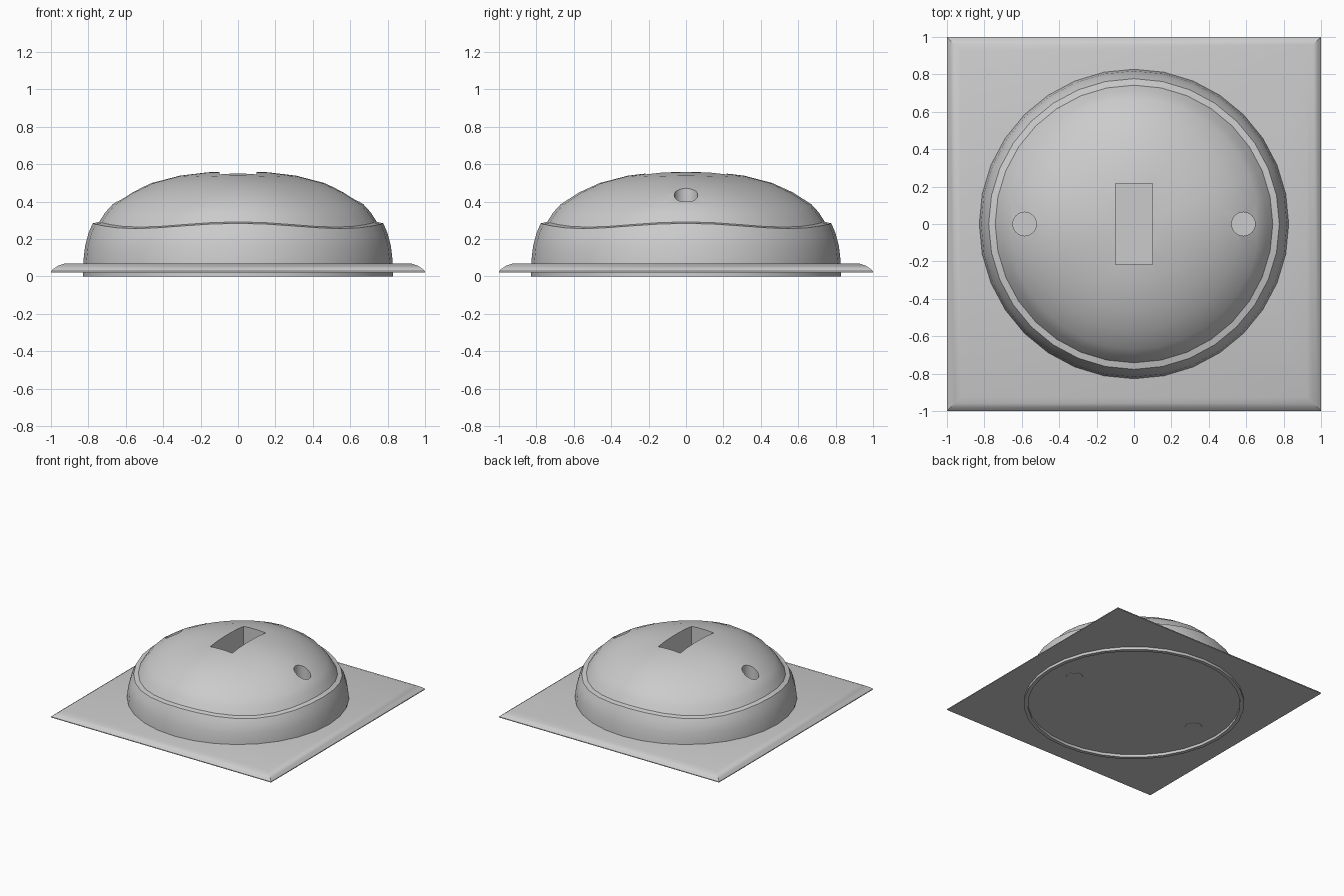
import bpy, bmesh, math

if "Cube" in bpy.data.objects:
    bpy.data.objects.remove(bpy.data.objects["Cube"])

SEG = 32


def loft(name, loops):
    """Closed solid from a stack of equal-sized vertex loops."""
    bm = bmesh.new()
    rings = [[bm.verts.new(p) for p in loop] for loop in loops]
    n = len(rings[0])
    for a, b in zip(rings, rings[1:]):
        for i in range(n):
            j = (i + 1) % n
            bm.faces.new((a[i], a[j], b[j], b[i]))
    bm.faces.new(rings[0][::-1])
    bm.faces.new(rings[-1])
    bmesh.ops.recalc_face_normals(bm, faces=bm.faces)
    me = bpy.data.meshes.new(name)
    bm.to_mesh(me)
    bm.free()
    ob = bpy.data.objects.new(name, me)
    bpy.context.collection.objects.link(ob)
    return ob


def select(ob):
    bpy.ops.object.select_all(action='DESELECT')
    ob.select_set(True)
    bpy.context.view_layer.objects.active = ob


def cut(ob, cutter):
    m = ob.modifiers.new("cut", 'BOOLEAN')
    m.operation, m.solver, m.object = 'DIFFERENCE', 'EXACT', cutter
    select(ob)
    bpy.ops.object.modifier_apply(modifier=m.name)


def cylinder(name, x, r, z0, z1):
    bpy.ops.mesh.primitive_cylinder_add(vertices=32, radius=r, depth=z1 - z0,
                                        location=(x, 0, (z0 + z1) / 2))
    bpy.context.object.name = name
    return bpy.context.object


# Square base plate with rounded upper edge
edge = [(1, 0.022), (1, 0.028), (0.985, 0.042), (0.96, 0.058), (0.925, 0.07)]
plate = loft("base_plate", [[(-s, -s, z), (s, -s, z), (s, s, z), (-s, s, z)]
                            for s, z in edge])

# Round body: collar, rim step and dome; dips slightly at the diagonals
profile = [(0.80, 0.03), (0.80, 0), (0.83, 0), (0.827, 0.08), (0.818, 0.16),
           (0.80, 0.23), (0.777, 0.284), (0.742, 0.292), (0.71, 0.342),
           (0.67, 0.386), (0.57, 0.45), (0.46, 0.5), (0.31, 0.539),
           (0.16, 0.557), (0.02, 0.562)]


def ring(r, z):
    pts = []
    for i in range(SEG):
        a = math.tau * i / SEG
        w = (1 - math.cos(4 * a)) / 2
        dip = 0.028 * w * (min(z / 0.284, 1) ** 3) * min(1, (r / 0.74) ** 2)
        pts.append((r * math.cos(a), r * math.sin(a), z - dip))
    return pts


body = loft("domed_body", [ring(r, z) for r, z in profile])

# Slot pocket in the crown
bpy.ops.mesh.primitive_cube_add(size=1, location=(0, 0, 0.5))
slot = bpy.context.object
slot.scale = (0.2, 0.434, 0.6)
cut(body, slot)
bpy.data.objects.remove(slot)

# Screw holes, closed at the underside
for x in (-0.585, 0.585):
    drill = cylinder("drill", x, 0.063, -0.1, 0.8)
    cut(body, drill)
    cut(plate, drill)
    bpy.data.objects.remove(drill)
    cylinder("screw_hole_floor", x, 0.063, 0.02, 0.026)

for ob in (plate, body):
    select(ob)
    bpy.ops.object.shade_smooth_by_angle(angle=math.radians(28))
